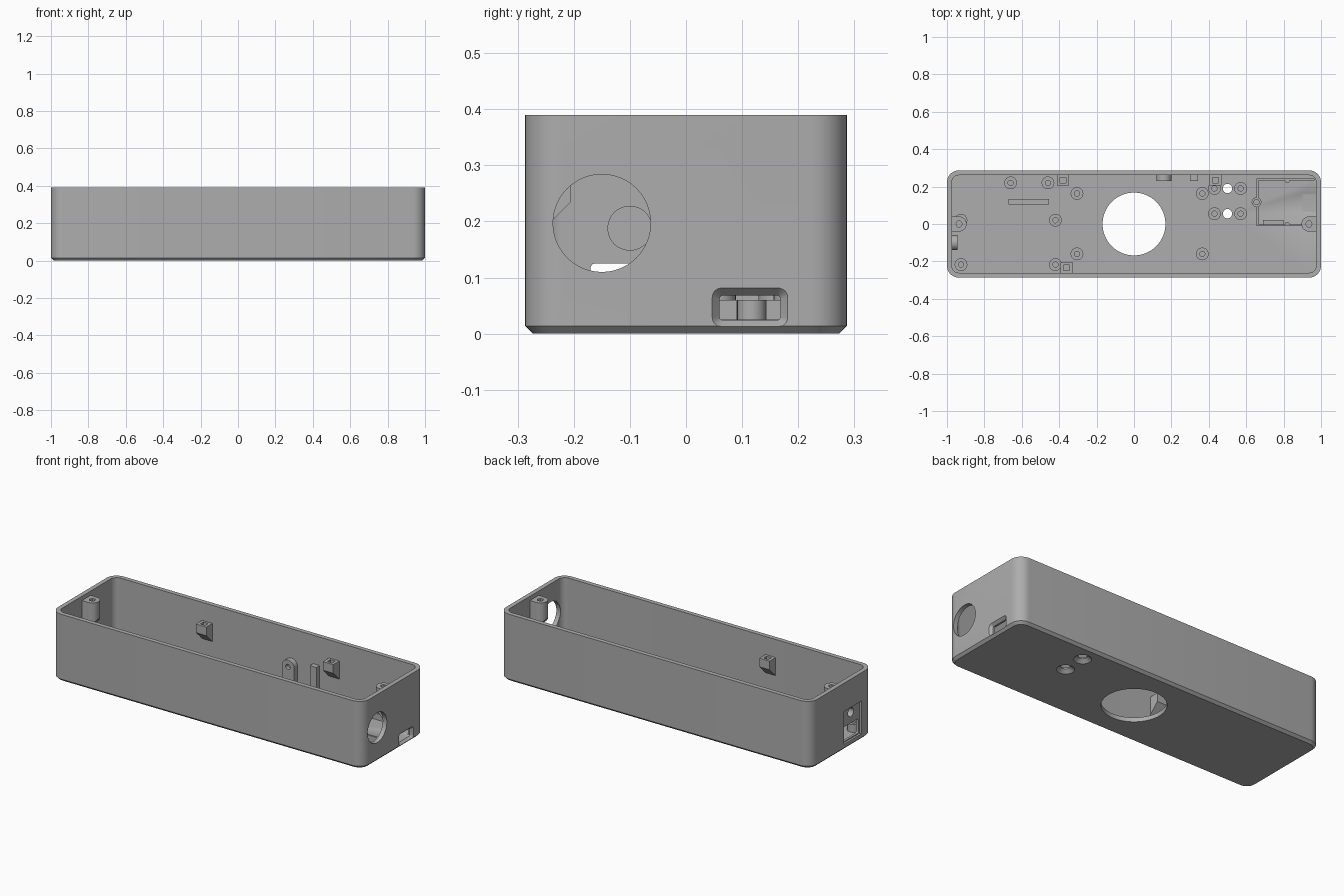
import bpy, bmesh, math

old = bpy.data.objects.get("Cube")
if old:
    bpy.data.objects.remove(old)

grey = bpy.data.materials.new("plain grey")
grey.use_nodes = True
GREY = (0.42, 0.42, 0.42, 1)
grey.diffuse_color = GREY
grey.node_tree.nodes["Principled BSDF"].inputs["Base Color"].default_value = GREY

HEIGHT, FLOOR, WALL_X, WALL_Y = 0.39, 0.025, 0.973, 0.262


def finish(name, bm):
    bmesh.ops.recalc_face_normals(bm, faces=bm.faces[:])
    mesh = bpy.data.meshes.new(name)
    bm.to_mesh(mesh)
    bm.free()
    mesh.materials.append(grey)
    obj = bpy.data.objects.new(name, mesh)
    bpy.context.collection.objects.link(obj)
    return obj


def loft(name, loops):
    """Skin a stack of equal-length point loops and cap both ends."""
    bm = bmesh.new()
    rings = [[bm.verts.new(p) for p in loop] for loop in loops]
    n = len(rings[0])
    for a, b in zip(rings, rings[1:]):
        for i in range(n):
            j = (i + 1) % n
            bm.faces.new((a[i], a[j], b[j], b[i]))
    bm.faces.new(rings[0])
    bm.faces.new(rings[-1])
    return finish(name, bm)


def place(axis, u, v, w):
    return {"x": (w, u, v), "y": (u, w, v), "z": (u, v, w)}[axis]


def prism(name, pts, lo, hi, axis="z", lo_pts=None):
    return loft(name, [[place(axis, u, v, lo) for u, v in lo_pts or pts],
                       [place(axis, u, v, hi) for u, v in pts]])


def arc(cx, cy, r, start=0, sweep=360, n=32):
    steps = n if sweep == 360 else n + 1
    return [(cx + r * math.cos(math.radians(start + sweep * i / n)),
             cy + r * math.sin(math.radians(start + sweep * i / n))) for i in range(steps)]


def rounded(cx, cy, hx, hy, r, n=8):
    pts = []
    for k, (sx, sy) in enumerate([(1, 1), (-1, 1), (-1, -1), (1, -1)]):
        pts += arc(cx + sx * (hx - r), cy + sy * (hy - r), r, 90 * k, 90, n)
    return pts


def box(name, x0, x1, y0, y1, z0, z1):
    return prism(name, [(x0, y0), (x1, y0), (x1, y1), (x0, y1)], z0, z1)


def cut(obj, *cutters):
    for c in cutters:
        c.hide_render = True
        mod = obj.modifiers.new("cut", "BOOLEAN")
        mod.operation, mod.solver, mod.object = "DIFFERENCE", "EXACT", c
        bpy.context.view_layer.objects.active = obj
        bpy.ops.object.modifier_apply(modifier=mod.name)
        bpy.data.objects.remove(c)


# Open tub: chamfered foot, rounded corners, thin walls
def ring(inset, z, r):
    return [(x, y, z) for x, y in rounded(0, 0, 1 - inset, 0.287 - inset, r)]


tub = loft("case_tub", [ring(0.014, 0, 0.05), ring(0, 0.014, 0.064), ring(0, HEIGHT, 0.064),
                        ring(0.026, HEIGHT, 0.038), ring(0.026, FLOOR, 0.038)])

# Floor openings: large round window and two countersunk holes
cut(tub, prism("window_cutter", arc(0, 0, 0.168, n=64), -0.1, 0.1))
for y in (0.19, 0.055):
    cut(tub, prism("hole_cutter", arc(0.5, y, 0.025), -0.1, 0.1),
        prism("sink_cutter", arc(0.5, y, 0.025), -0.005, 0.018, lo_pts=arc(0.5, y, 0.052)))

# Right-hand end in plan: round opening and flared port
cut(tub, prism("round_cutter", arc(-0.15, 0.197, 0.087, n=48), 0.9, 1.1, "x"),
    prism("port_cutter", rounded(0.114, 0.046, 0.054, 0.022, 0.006), 0.9, 1.1, "x"),
    prism("flare_cutter", rounded(0.114, 0.047, 0.069, 0.036, 0.018), 0.985, 1.002, "x",
          lo_pts=rounded(0.114, 0.046, 0.054, 0.022, 0.006)))

# Opposite end: shallow recess with a socket opening and a blind round hole
cut(tub, box("recess_cutter", -1.1, -0.988, -0.18, -0.02, 0.035, 0.225),
    prism("socket_cutter", rounded(-0.1, 0.083, 0.07, 0.042, 0.008), -1.1, -0.9, "x"),
    prism("blind_cutter", arc(-0.1, 0.188, 0.025), -1.1, -0.9, "x"))
bushing = prism("end_bushing", arc(-0.1, 0.188, 0.04), -0.98, -0.945, "x")
cut(bushing, prism("bushing_cutter", arc(-0.1, 0.188, 0.025), -1.1, -0.955, "x"))


# Hollow screw bosses on the floor
def boss(name, x, y, top, r=0.034, hole=0.014):
    def circle(rad, z):
        return [(u, v, z) for u, v in arc(x, y, rad, n=24)]
    return loft(name, [circle(r, FLOOR - 0.005), circle(r, top), circle(hole, top),
                       circle(hole, FLOOR + 0.005)])


spots = [(-0.66, 0.22), (-0.46, 0.22), (-0.925, -0.217), (-0.925, 0.02),
         (-0.42, -0.217), (-0.42, 0.02)]
spots += [(x, y) for x in (-0.305, 0.365) for y in (-0.16, 0.163)]
spots += [(x, y) for x in (0.43, 0.57) for y in (0.055, 0.19)]
for x, y in spots:
    boss("screw_boss", x, y, 0.07)
boss("bay_boss", 0.655, 0.117, 0.06, 0.026)

# Lid posts at both ends, with sloping undersides
for s in (-1, 1):
    plan = [(0.98, -0.04)] + arc(0.935, 0, 0.04, 270, -180, 16) + [(0.98, 0.04)]
    post = loft("lid_post", [[(s * x, y, 0.17 + 1.1 * (0.98 - x)) for x, y in plan],
                             [(s * x, y, 0.365) for x, y in plan]])
    cut(post, prism("post_cutter", arc(s * 0.935, 0, 0.017, n=6), 0.28, 0.5))

# Wedge brackets on the long walls, each with a square pocket
for x, s in ((-0.38, 1), (0.435, 1), (-0.36, -1)):
    side = [(s * (WALL_Y + 0.004), 0.285), (s * 0.205, 0.285),
            (s * 0.205, 0.235), (s * (WALL_Y + 0.004), 0.175)]
    bracket = prism("wall_bracket", side, x - 0.033, x + 0.033, "x")
    y = s * 0.234
    cut(bracket, box("pocket_cutter", x - 0.016, x + 0.016, y - 0.014, y + 0.014, 0.245, 0.4))

# Arched tab with a hole, and a slim rib beside it
tab = prism("arched_tab", arc(0.16, 0.18, 0.04, 0, 180, 16) + [(0.12, 0.095), (0.2, 0.095)],
            0.23, WALL_Y + 0.004, "y")
cut(tab, prism("tab_cutter", arc(0.16, 0.18, 0.015), 0.1, 0.25, "y"))
prism("wall_rib", [(0.266, 0.225), (0.23, 0.225), (0.23, 0.11), (0.266, 0.075)], 0.3, 0.342, "x")

# Floor rib and the thin-walled bay behind the port
low = FLOOR - 0.005
box("floor_rib", -0.67, -0.455, 0.103, 0.133, low, 0.05)
box("bay_back_wall", 0.66, 0.965, 0.232, 0.242, low, 0.06)
box("bay_front_wall", 0.66, 0.965, -0.012, -0.002, low, 0.06)
for y0, y1 in ((-0.012, 0.09), (0.143, 0.242)):
    box("bay_side_wall", 0.655, 0.665, y0, y1, low, 0.06)
box("bay_clip", 0.69, 0.8, -0.005, 0.022, low, 0.075)
for y in (0.23, 0.0):
    prism("bay_nub", arc(0.82, y, 0.012, n=16), low, 0.06)

# Smooth shading with crisp edges
for obj in bpy.context.scene.objects:
    obj.select_set(obj.type == "MESH")
bpy.ops.object.shade_smooth_by_angle(angle=math.radians(30))
